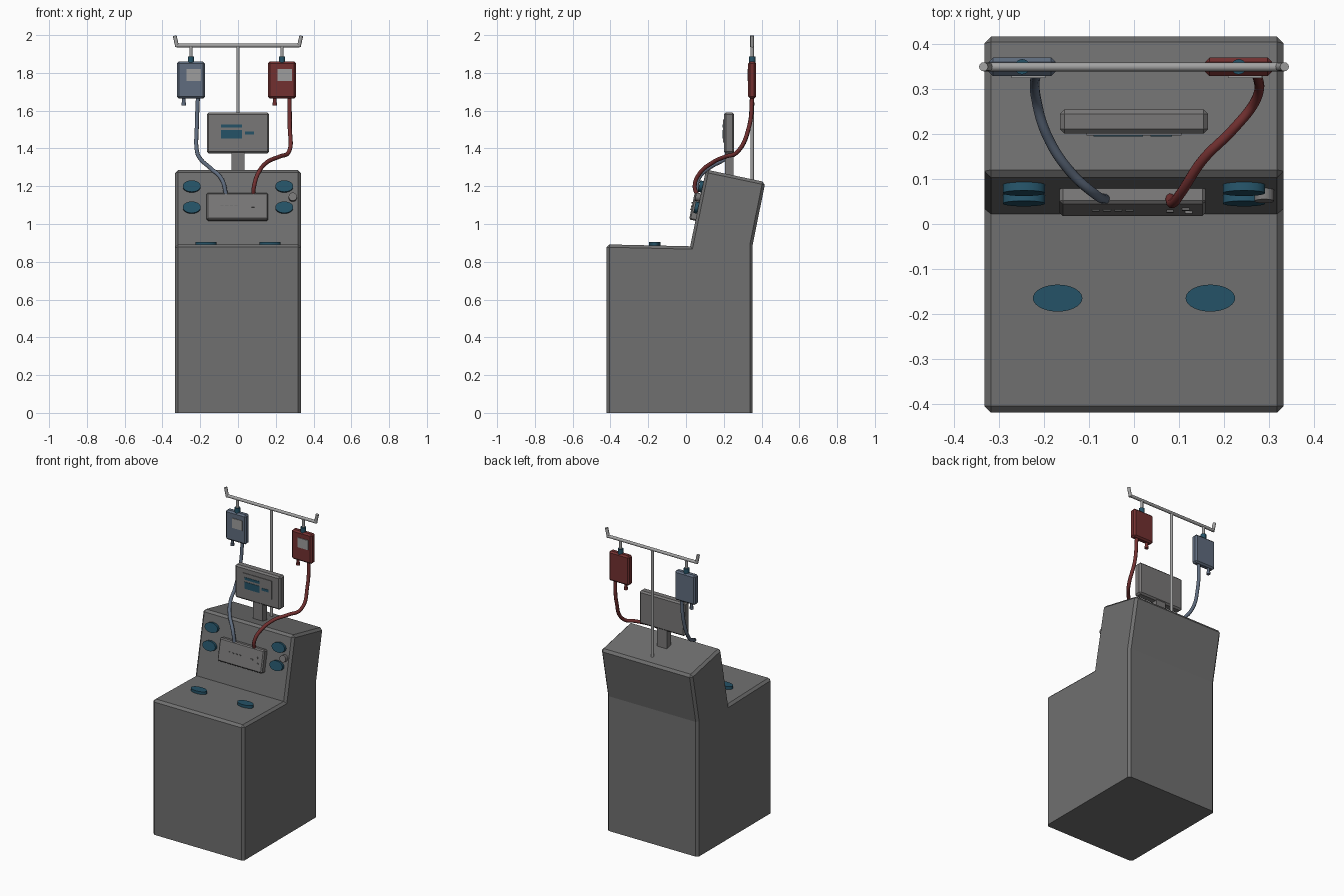
import bpy, bmesh, math
from mathutils import Vector, Matrix

cube = bpy.data.objects.get("Cube")
if cube:
    bpy.data.objects.remove(cube)


def material(name, rgb):
    m = bpy.data.materials.new(name)
    m.use_nodes = True
    m.diffuse_color = (*rgb, 1)
    m.node_tree.nodes["Principled BSDF"].inputs["Base Color"].default_value = (*rgb, 1)
    return m


GREY = material("cabinet grey", (0.16, 0.16, 0.16))
PANEL = material("panel grey", (0.19, 0.185, 0.185))
METAL = material("pole metal", (0.36, 0.36, 0.36))
LABEL = material("label grey", (0.34, 0.34, 0.34))
TEAL = material("teal", (0.018, 0.085, 0.135))
BLUE = material("fluid blue", (0.115, 0.15, 0.21))
RED = material("fluid red", (0.17, 0.03, 0.03))

# Frame of the sloping console face
FOOT, CREST = Vector((0, 0.022, 0.882)), Vector((0, 0.106, 1.288))
TILT = math.atan2(CREST.y - FOOT.y, CREST.z - FOOT.z)


def on_slope(x, z, out=0.0):
    p = FOOT.lerp(CREST, (z - FOOT.z) / (CREST.z - FOOT.z))
    normal = Vector((0, -math.cos(TILT), math.sin(TILT)))
    return Vector((x, p.y, p.z)) + normal * out


def finish(name, bm, mat, smooth=False):
    bmesh.ops.recalc_face_normals(bm, faces=bm.faces)
    me = bpy.data.meshes.new(name)
    bm.to_mesh(me)
    bm.free()
    me.materials.append(mat)
    ob = bpy.data.objects.new(name, me)
    bpy.context.collection.objects.link(ob)
    if smooth:
        bpy.ops.object.select_all(action='DESELECT')
        ob.select_set(True)
        bpy.context.view_layer.objects.active = ob
        bpy.ops.object.shade_smooth_by_angle(angle=math.radians(35))
    return ob


def box(name, centre, size, mat, bevel=0.0, tilt=0.0):
    bm = bmesh.new()
    bmesh.ops.create_cube(bm, size=1)
    bmesh.ops.scale(bm, vec=size, verts=bm.verts)
    if bevel:
        bmesh.ops.bevel(bm, geom=bm.edges[:], offset=bevel, segments=1, affect='EDGES')
    bm.transform(Matrix.Translation(centre) @ Matrix.Rotation(-tilt, 4, 'X'))
    return finish(name, bm, mat)


def rod(name, a, b, radius, mat):
    a, b = Vector(a), Vector(b)
    bm = bmesh.new()
    bmesh.ops.create_cone(bm, cap_ends=True, segments=20, radius1=radius,
                          radius2=radius, depth=(b - a).length)
    turn = (b - a).to_track_quat('Z', 'Y').to_matrix().to_4x4()
    bm.transform(Matrix.Translation((a + b) / 2) @ turn)
    return finish(name, bm, mat, True)


def oval(name, centre, rx, ry, thick, mat, turn):
    bm = bmesh.new()
    bmesh.ops.create_cone(bm, cap_ends=True, segments=40, radius1=1, radius2=1, depth=1)
    bm.transform(Matrix.Translation(centre) @ Matrix.Rotation(turn, 4, 'X')
                 @ Matrix.Diagonal((rx, ry, thick, 1)))
    return finish(name, bm, mat, True)


def tube(name, points, radius, mat):
    cu = bpy.data.curves.new(name, 'CURVE')
    cu.dimensions = '3D'
    cu.bevel_depth = radius
    cu.bevel_resolution = 3
    cu.use_fill_caps = True
    sp = cu.splines.new('BEZIER')
    sp.bezier_points.add(len(points) - 1)
    for bp, p in zip(sp.bezier_points, points):
        bp.co = p
        bp.handle_left_type = bp.handle_right_type = 'AUTO'
    cu.materials.append(mat)
    ob = bpy.data.objects.new(name, cu)
    bpy.context.collection.objects.link(ob)


# Cabinet: side profile extruded across, chamfered except at the floor and back crease
profile = [(-0.42, 0), (-0.42, 0.892), FOOT.yz, CREST.yz, (0.42, 1.222), (0.353, 0.89), (0.353, 0)]
bm = bmesh.new()
side = bm.faces.new([bm.verts.new((-0.333, y, z)) for y, z in profile])
ext = bmesh.ops.extrude_face_region(bm, geom=[side])
bmesh.ops.translate(bm, vec=(0.666, 0, 0),
                    verts=[v for v in ext["geom"] if isinstance(v, bmesh.types.BMVert)])
bmesh.ops.recalc_face_normals(bm, faces=bm.faces)


def chamfered(e):
    a, b = (v.co for v in e.verts)
    across = abs(a.x - b.x) > 0.1
    inner = across and 0.8 < a.z < 0.95 and a.y > 0
    return not inner and max(a.z, b.z) > 0.01


bmesh.ops.bevel(bm, geom=[e for e in bm.edges if chamfered(e)],
                offset=0.015, segments=1, affect='EDGES')
finish("cabinet", bm, GREY)

# Oval pads on the work top and the console slope
for s, word in ((-1, "right"), (1, "left")):
    oval(f"worktop_pad_{word}", (s * 0.17, -0.165, 0.894), 0.055, 0.03, 0.022, TEAL, 0)
    for z, level in ((1.085, "lower"), (1.197, "upper")):
        oval(f"console_pad_{level}_{word}", on_slope(s * 0.245, z, 0.006), 0.047, 0.031,
             0.026, TEAL, math.pi / 2 - TILT)

# Control box with its small keys, and a side knob
box("control_box", on_slope(-0.003, 1.088, 0.012), (0.325, 0.044, 0.145), PANEL, 0.007, TILT)
for i in range(4):
    box(f"indicator_{i + 1}", on_slope(-0.085 + i * 0.025, 1.09, 0.034),
        (0.017, 0.006, 0.005), GREY, 0, TILT)
for i, (x, z) in enumerate([(0.08, 1.085), (0.115, 1.105), (0.122, 1.07)]):
    box(f"key_{i + 1}", on_slope(x, z, 0.035), (0.016, 0.008, 0.008), PANEL, 0, TILT)
rod("side_knob", on_slope(0.29, 1.14), on_slope(0.29, 1.14, 0.025), 0.022, PANEL)

# Monitor on its stand, with a shallow screen and readout bars
box("monitor_stand", (0, 0.228, 1.31), (0.07, 0.045, 0.16), PANEL)
box("monitor", (0, 0.228, 1.482), (0.33, 0.054, 0.218), PANEL, 0.01)
box("screen", (0, 0.2, 1.492), (0.212, 0.006, 0.122), PANEL)
for i, (x, z, w, h) in enumerate([(-0.035, 1.52, 0.11, 0.016), (-0.035, 1.475, 0.11, 0.045),
                                  (0.061, 1.482, 0.048, 0.016)]):
    box(f"readout_{i + 1}", (x, 0.197, z), (w, 0.005, h), TEAL)

# Pole with crossbar and upturned ends
BACK = 0.35
rod("pole", (0, BACK, 1.2), (0, BACK, 1.945), 0.009, METAL)
rod("crossbar", (-0.325, BACK, 1.945), (0.325, BACK, 1.945), 0.01, METAL)
for s, word in ((-1, "right"), (1, "left")):
    rod(f"bar_end_{word}", (s * 0.322, BACK, 1.938), (s * 0.335, BACK, 1.997), 0.01, METAL)

# Hanging fluid bags
for x, mat, word in ((-0.249, BLUE, "right"), (0.233, RED, "left")):
    box(f"bag_{word}", (x, BACK, 1.762), (0.149, 0.042, 0.195), mat, 0.01)
    box(f"bag_label_{word}", (x + 0.014, BACK - 0.022, 1.788), (0.076, 0.006, 0.064), LABEL)
    rod(f"bag_hanger_{word}", (x, BACK, 1.87), (x, BACK, 1.945), 0.009, METAL)
    rod(f"bag_cap_{word}", (x, BACK, 1.855), (x, BACK, 1.887), 0.017, TEAL)
    rod(f"bag_spout_{word}", (x - 0.038, BACK, 1.64), (x - 0.038, BACK, 1.68), 0.009, mat)
    rod(f"bag_spout_tip_{word}", (x - 0.038, BACK, 1.627), (x - 0.038, BACK, 1.642), 0.012, mat)

# Flexible lines from the bags to the control box
tube("line_right", [(-0.212, 0.35, 1.68), (-0.218, 0.335, 1.52), (-0.218, 0.28, 1.39),
                    (-0.195, 0.2, 1.34), (-0.145, 0.12, 1.295), (-0.085, 0.065, 1.235),
                    (-0.062, 0.055, 1.15)], 0.011, BLUE)
tube("line_left", [(0.272, 0.35, 1.68), (0.274, 0.335, 1.52), (0.268, 0.27, 1.38),
                   (0.22, 0.21, 1.357), (0.155, 0.145, 1.328), (0.105, 0.07, 1.265),
                   (0.085, 0.046, 1.2), (0.08, 0.06, 1.15)], 0.011, RED)
